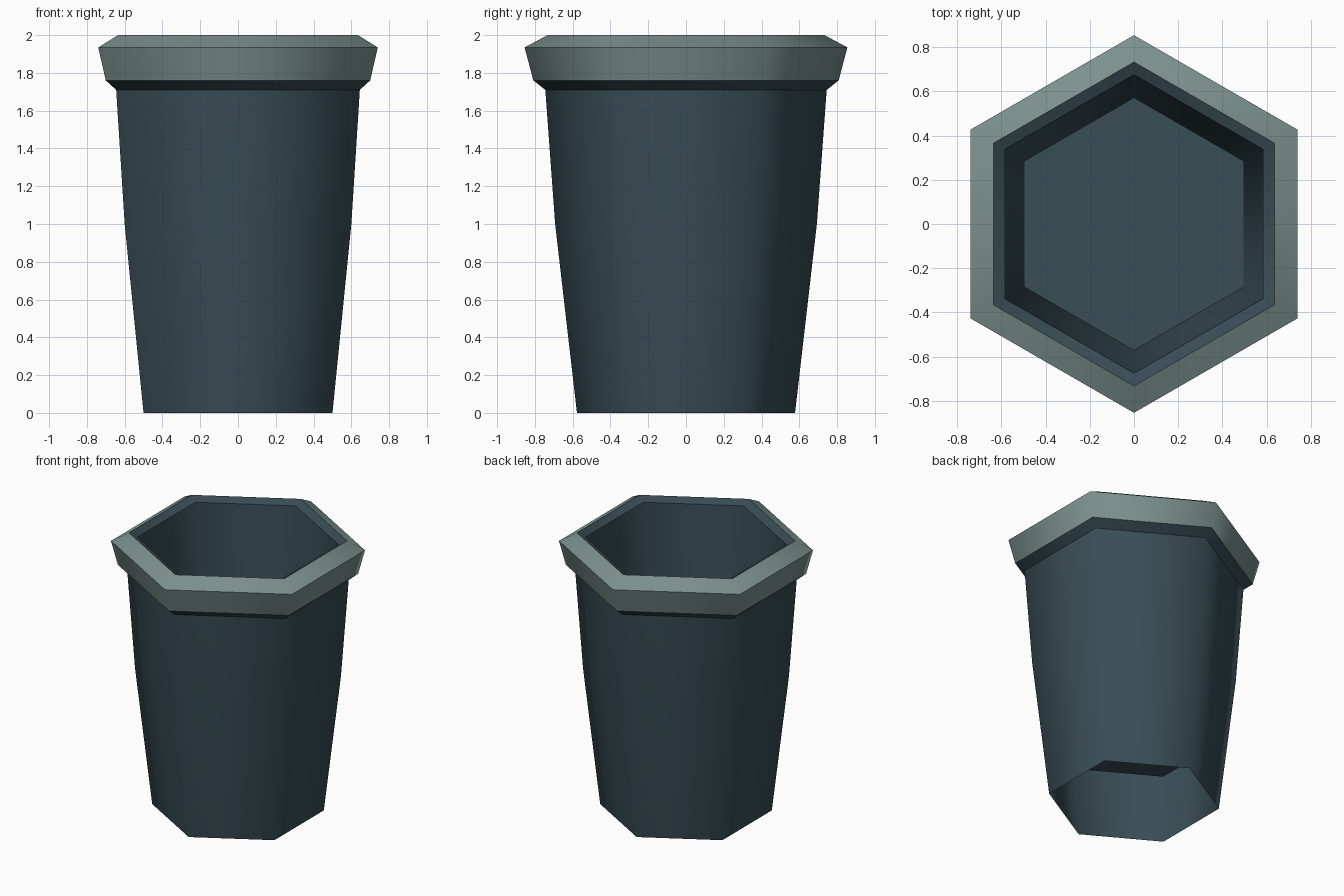
import bpy, bmesh, math

if "Cube" in bpy.data.objects:
    bpy.data.objects.remove(bpy.data.objects["Cube"])


def material(name, rgb):
    m = bpy.data.materials.new(name)
    m.diffuse_color = (*rgb, 1)
    m.use_nodes = True
    m.node_tree.nodes["Principled BSDF"].inputs["Base Color"].default_value = m.diffuse_color
    return m


SLATE = material("dark slate", (0.040, 0.074, 0.090))
GREY = material("pale grey green", (0.20, 0.285, 0.27))


def hex_shell(name, profile, mat, floor=False):
    """Six-sided shell from (half width, height) rings, smooth around."""
    bm = bmesh.new()
    rings = []
    for apothem, z in profile:
        r = apothem / math.cos(math.pi / 6)
        rings.append([bm.verts.new((r * math.cos(a), r * math.sin(a), z))
                      for a in (math.pi / 2 + k * math.pi / 3 for k in range(6))])
    for lo, hi in zip(rings, rings[1:]):
        for k in range(6):
            n = (k + 1) % 6
            f = bm.faces.new((lo[k], lo[n], hi[n], hi[k]))
            f.smooth = True
    if floor:
        f = bm.faces.new(rings[-1])
        for e in f.edges:
            e.smooth = False
    me = bpy.data.meshes.new(name)
    bm.to_mesh(me)
    bm.free()
    me.materials.append(mat)
    ob = bpy.data.objects.new(name, me)
    bpy.context.collection.objects.link(ob)
    return ob


# Tapered outer wall, open underneath
hex_shell("outer_wall", [(0.50, 0), (0.60, 1.0), (0.645, 1.71)], SLATE)
# Underside of the lip
hex_shell("lip_underside", [(0.645, 1.71), (0.70, 1.76)], SLATE)
# Flared pale lip: side band and sloping top
hex_shell("lip_band", [(0.70, 1.76), (0.74, 1.935)], GREY)
hex_shell("lip_top", [(0.74, 1.935), (0.635, 2.0)], GREY)
# Inner bevel, then the inside wall with a raised floor
hex_shell("inner_bevel", [(0.635, 2.0), (0.585, 1.97)], SLATE)
hex_shell("inner_wall", [(0.585, 1.97), (0.495, 0.5)], SLATE, floor=True)
